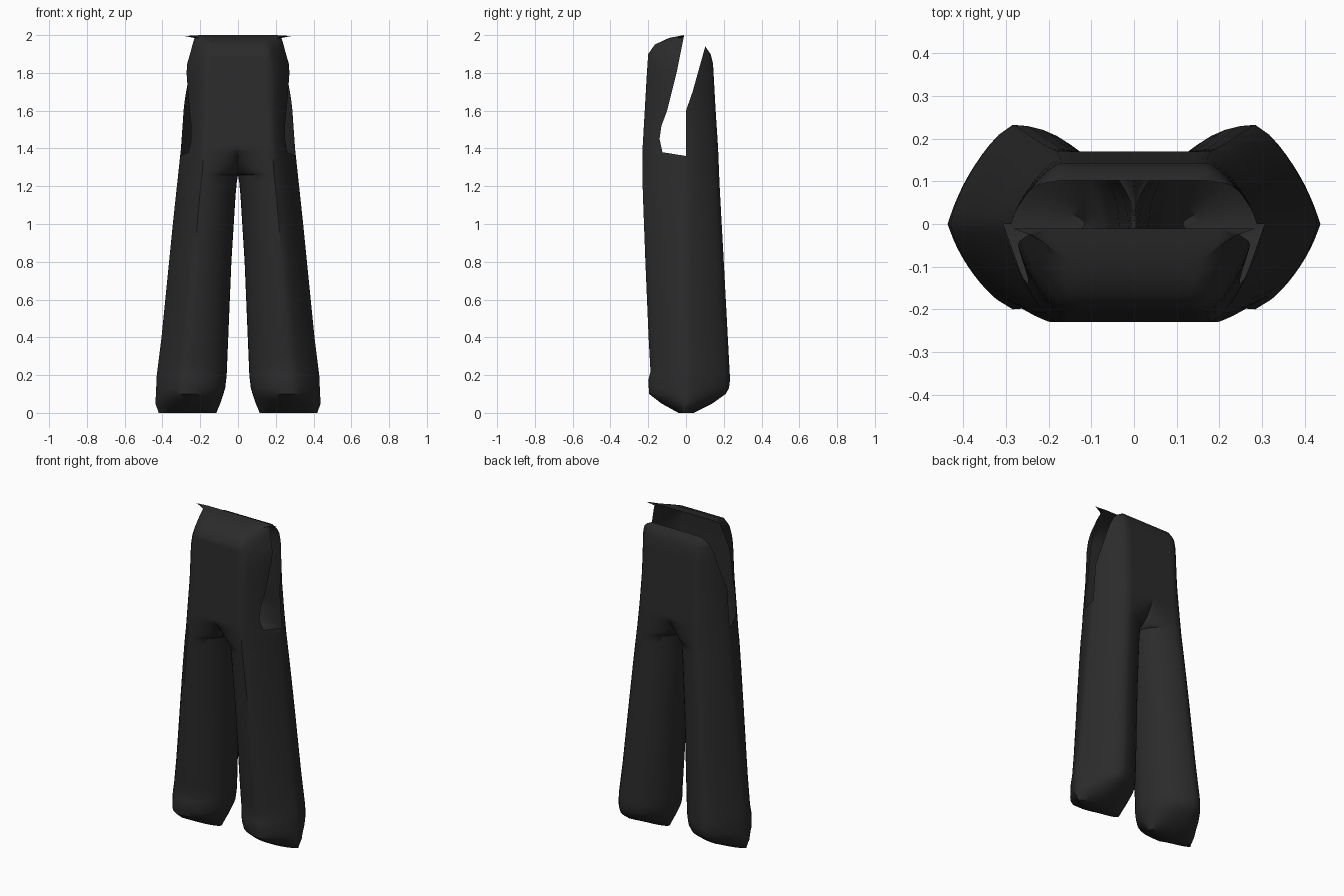
import bpy, bmesh, math

if "Cube" in bpy.data.objects:
    bpy.data.objects.remove(bpy.data.objects["Cube"])


def lerp_key(keys, z):
    """Piecewise-linear lookup in (z, value) pairs."""
    if z <= keys[0][0]:
        return keys[0][1]
    for (z0, a), (z1, b) in zip(keys, keys[1:]):
        if z <= z1:
            return a + (b - a) * (z - z0) / (z1 - z0)
    return keys[-1][1]


CROTCH = 1.26
INNER = [(0, .115), (.06, .09), (.13, .068), (.2, .06), (.8, .035), (1.2, .01), (CROTCH, 0)]

# side outline, depth and pocket-edge profiles of the two panels
FRONT = dict(
    sign=-1,
    outer=[(0, .42), (.05, .437), (.2, .43), (.4, .405), (1, .345), (1.4, .302), (1.6, .288),
           (1.8, .285), (1.85, .278), (1.9, .26), (1.95, .245), (1.985, .235), (2, .333)],
    depth=[(0, .04), (.05, .13), (.1, .195), (.17, .2), (.22, .188), (.4, .198), (.8, .215),
           (1.2, .23), (1.4, .23), (1.8, .207), (1.9, .2), (1.95, .165), (1.985, .09), (2, .01)],
    edge=[(1.36, 0), (1.38, .125), (1.45, .14), (1.52, .13), (1.6, .1), (1.8, .05), (2, .01)],
    top=[1.85, 1.88, 1.9, 1.925, 1.95, 1.97, 1.985, 1.995, 2.0])
BACK = dict(
    sign=1,
    outer=[(0, .42), (.05, .437), (.2, .43), (.4, .405), (1, .345), (1.4, .302), (1.6, .288),
           (1.94, .283)],
    depth=[(0, .04), (.05, .14), (.1, .21), (.14, .233), (.2, .232), (.8, .2), (1.2, .178),
           (1.4, .17), (1.6, .157), (1.85, .143), (1.9, .13), (1.94, .102)],
    edge=[(1.6, 0), (1.7, .035), (1.94, .102)],
    top=[1.85, 1.88, 1.9, 1.92, 1.94])
LOWER = [0, .025, .05, .075, .1, .13, .17, .2, .22, .3, .4, .6, .8, 1, 1.15, 1.22, 1.26, 1.265,
         1.275, 1.29, 1.31, 1.33, 1.36, 1.38, 1.4, 1.42, 1.45, 1.52, 1.6, 1.65, 1.7, 1.8]
N = 10


def section(panel, z, flat=False):
    """Half cross-section from the inner seam round to the side seam."""
    xi, xo = lerp_key(INNER, z), lerp_key(panel["outer"], z)
    depth = 0 if flat else lerp_key(panel["depth"], z)
    k = math.sqrt(min(1, max(0, (z - CROTCH) / .14)))
    mid, half = (xi + xo) / 2, (xo - xi) / 2
    pts = []
    for i in range(N + 1):                       # rounded inner leg, flat above the crotch
        a = math.pi / 2 * i / N
        v = math.sin(a)
        pts.append((-1 + 1.2 * (1 - math.cos(a)), v + (1 - v) * k))
    end = 0 if depth == 0 else min(1, lerp_key(panel["edge"], z) / depth)
    for i in range(1, N + 1):                    # bevelled outer side down to the pocket edge
        v = 1 - (1 - end) * i / N
        pts.append((.2 + .8 * max(0, 1 - v ** 1.35) ** (1 / 1.35), v))
    return [(mid + half * u, panel["sign"] * depth * v, z) for u, v in pts]


bm = bmesh.new()
for panel in (FRONT, BACK):
    rows = [section(panel, 0, True)] + [section(panel, z) for z in LOWER + panel["top"]]
    grid = [[bm.verts.new(p) for p in row] for row in rows]
    for r0, r1 in zip(grid, grid[1:]):
        for j in range(2 * N):
            quad = [r0[j], r0[j + 1], r1[j + 1], r1[j]]
            bm.faces.new(quad if panel["sign"] < 0 else quad[::-1])
# weld front and back along the leg seams
bmesh.ops.remove_doubles(bm, verts=bm.verts, dist=.0002)
bmesh.ops.dissolve_degenerate(bm, edges=bm.edges, dist=.0001)

mesh = bpy.data.meshes.new("trousers")
bm.to_mesh(mesh)
bm.free()
trousers = bpy.data.objects.new("trousers", mesh)
bpy.context.collection.objects.link(trousers)

cloth = bpy.data.materials.new("black cloth")
cloth.diffuse_color = (.024, .024, .024, 1)
cloth.use_nodes = True
cloth.node_tree.nodes["Principled BSDF"].inputs["Base Color"].default_value = cloth.diffuse_color
mesh.materials.append(cloth)

mirror = trousers.modifiers.new("mirror", "MIRROR")
mirror.use_clip = True
mirror.merge_threshold = .0005

bpy.context.view_layer.objects.active = trousers
trousers.select_set(True)
bpy.ops.object.shade_smooth_by_angle(angle=math.radians(40))
